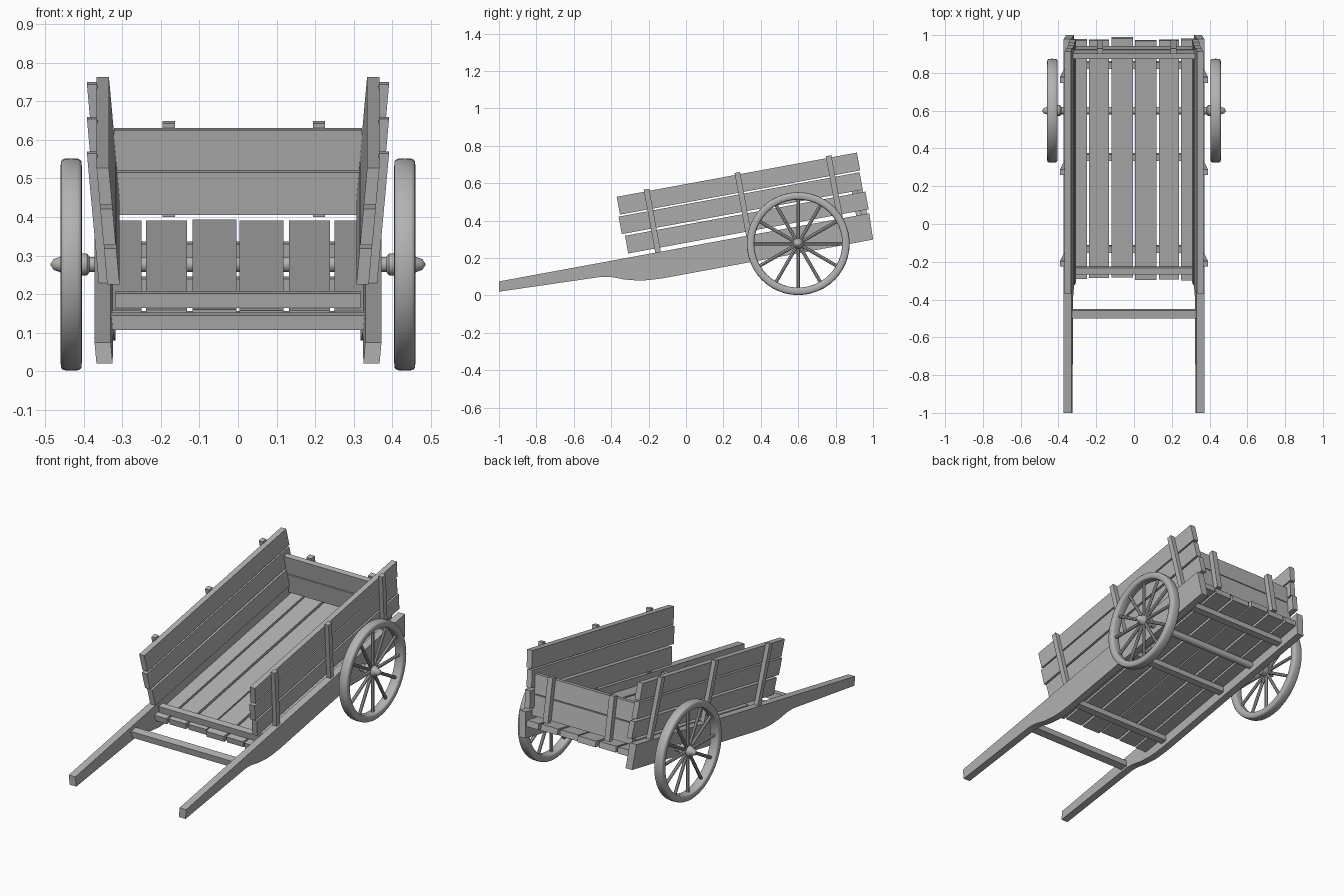
import bpy, bmesh, math, random
from mathutils import Matrix, Vector

random.seed(4)
if "Cube" in bpy.data.objects:
    bpy.data.objects.remove(bpy.data.objects["Cube"], do_unlink=True)

wood = bpy.data.materials.new("grey_wood")
wood.use_nodes = True
GREY = (0.45, 0.45, 0.45, 1)
wood.diffuse_color = GREY
wood.node_tree.nodes["Principled BSDF"].inputs["Base Color"].default_value = GREY

# The cart bed rests nose down: parts are laid out level, then tilted
TILT = Matrix.Translation((0, 0, 0.259)) @ Matrix.Rotation(math.radians(10.43), 4, 'X')
LEAN = 0.09  # outward lean of the sides
WHEEL = Vector((0.4325, 0.6, 0.277))


def finish(bm, name, smooth=False):
    bmesh.ops.recalc_face_normals(bm, faces=bm.faces)
    me = bpy.data.meshes.new(name)
    bm.to_mesh(me)
    bm.free()
    me.materials.append(wood)
    ob = bpy.data.objects.new(name, me)
    bpy.context.collection.objects.link(ob)
    if smooth:
        bpy.ops.object.select_all(action='DESELECT')
        ob.select_set(True)
        bpy.context.view_layer.objects.active = ob
        bpy.ops.object.shade_smooth_by_angle(angle=math.radians(40))
    return ob


def slab(name, x0, x1, outline, side=0):
    """Extrude a (length, height) outline across x; side mirrors and leans it."""
    bm = bmesh.new()
    face = bm.faces.new([bm.verts.new((x0, u, v)) for u, v in outline])
    new = bmesh.ops.extrude_face_region(bm, geom=[face])["geom"]
    for vert in new:
        if isinstance(vert, bmesh.types.BMVert):
            vert.co.x = x1
    if side:
        for vert in bm.verts:
            vert.co.x = side * (vert.co.x + LEAN * vert.co.z)
    bm.transform(TILT)
    return finish(bm, name)


def plank(name, x0, x1, u0, u1, v0, v1, side=0):
    return slab(name, x0, x1, [(u0, v0), (u1, v0), (u1, v1), (u0, v1)], side)


def lathe(bm, profile, steps, closed=False):
    """Spin an (x, radius) profile around the x axis."""
    verts = [bm.verts.new((x, 0, r)) for x, r in profile]
    pairs = list(zip(verts, verts[1:])) + ([(verts[-1], verts[0])] if closed else [])
    edges = [bm.edges.new(p) for p in pairs]
    bmesh.ops.spin(bm, geom=verts + edges, cent=(0, 0, 0), axis=(1, 0, 0),
                   angle=math.tau, steps=steps)
    bmesh.ops.remove_doubles(bm, verts=bm.verts, dist=0.0001)


# Shafts, side boards and side battens
shaft = [(-1.026, -0.054), (-0.471, -0.075), (-0.42, -0.086), (-0.356, -0.111),
         (-0.285, -0.13), (-0.229, -0.138), (-0.158, -0.142), (0.991, -0.142),
         (0.996, 0), (-1.017, 0)]
boards = [(-0.31, 0.997, 0.022, 0.118), (-0.325, 0.985, 0.13, 0.225), (-0.316, 0.99, 0.234, 0.331)]
CROSS = (-0.152, 0.342, 0.838)
for side, word in ((1, "left"), (-1, "right")):
    slab(word + "_shaft", 0.33, 0.372, shaft, side)
    for i, b in enumerate(boards):
        plank(f"{word}_side_board_{i}", 0.305, 0.337, *b, side)
    for i, u in enumerate(CROSS):
        plank(f"{word}_side_batten_{i}", 0.335, 0.361, u - 0.015, u + 0.015, -0.005, 0.342, side)

# Floor planks with slightly uneven ends
for side in (1, -1):
    for i, (a, b) in enumerate(((0.004, 0.118), (0.132, 0.238), (0.25, 0.326))):
        x0, x1 = sorted((side * a, side * b))
        plank(f"floor_plank_{'left' if side > 0 else 'right'}_{i}", x0, x1,
              -0.305 + random.uniform(-0.01, 0.01), 0.985 + random.uniform(-0.01, 0.01),
              -0.08, -0.046)

# Cross members: under the floor, across the front sill and between the shafts
for i, u in enumerate(CROSS):
    plank(f"floor_joist_{i}", -0.325, 0.325, u - 0.018, u + 0.018, -0.115, -0.079)
plank("front_sill", -0.318, 0.318, -0.272, -0.237, -0.047, -0.008)
plank("shaft_rung", -0.332, 0.332, -0.512, -0.469, -0.06, -0.022)

# Tailboard
plank("tail_board_lower", -0.318, 0.318, 0.925, 0.955, -0.022, 0.091)
plank("tail_board_upper", -0.322, 0.322, 0.925, 0.955, 0.096, 0.202)
for x, word in ((0.21, "left"), (-0.18, "right")):
    plank(f"tail_batten_{word}", x - 0.016, x + 0.016, 0.954, 0.984, -0.032, 0.215)

# Axle with hubs and pointed caps
half = [(0.385, 0.02), (0.392, 0.029), (0.45, 0.029), (0.463, 0.019), (0.478, 0.014), (0.487, 0)]
bm = bmesh.new()
lathe(bm, [(-x, r) for x, r in reversed(half)] + half, 20)
bm.transform(Matrix.Translation((0, WHEEL.y, WHEEL.z)))
finish(bm, "axle", True)


# Wheels: rounded rim section and twelve spokes
def soft(t):
    return math.copysign(math.sqrt(abs(t)), t)


rim = []
for k in range(16):
    a = math.tau * k / 16
    rim.append((0.0275 * soft(math.cos(a)), 0.255 + 0.02 * soft(math.sin(a))))
for side, word in ((1, "left"), (-1, "right")):
    place = Matrix.Translation((side * WHEEL.x, WHEEL.y, WHEEL.z))
    bm = bmesh.new()
    lathe(bm, rim, 48, True)
    bm.transform(place)
    finish(bm, word + "_wheel_rim", True)
    bm = bmesh.new()
    for k in range(12):
        m = Matrix.Rotation(math.tau * k / 12, 4, 'X') @ Matrix.Translation((0, 0, 0.13))
        bmesh.ops.create_cone(bm, cap_ends=True, segments=8, radius1=0.009, radius2=0.009,
                              depth=0.23, matrix=m)
    bm.transform(place)
    finish(bm, word + "_wheel_spokes", True)
